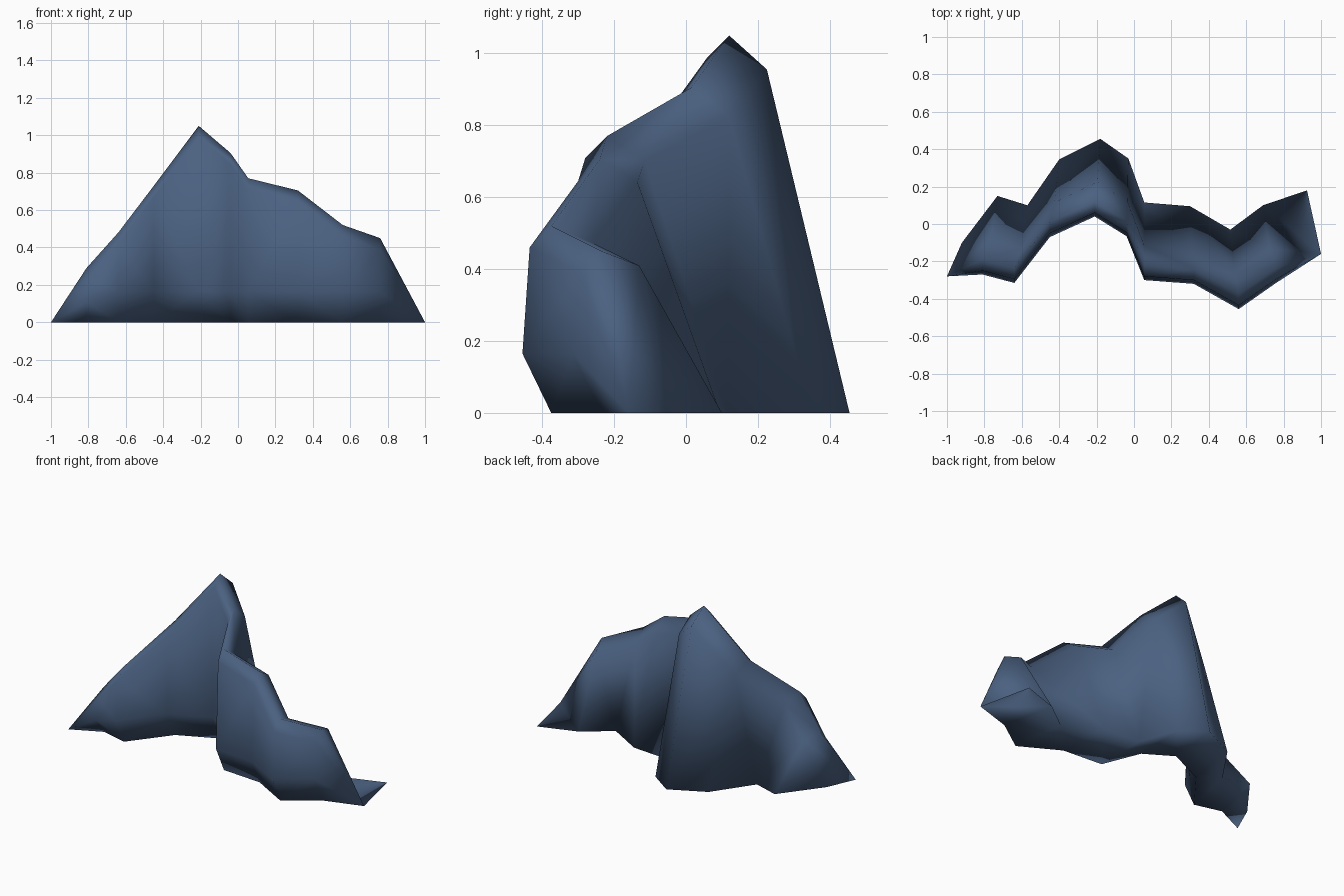
import bpy
import bmesh

cube = bpy.data.objects.get("Cube")
if cube:
    bpy.data.objects.remove(cube, do_unlink=True)

# Slate blue rock
rock = bpy.data.materials.new("slate_blue_rock")
rock.use_nodes = True
rock.diffuse_color = (0.07, 0.12, 0.22, 1)
shader = next(n for n in rock.node_tree.nodes if n.type == "BSDF_PRINCIPLED")
shader.inputs["Base Color"].default_value = rock.diffuse_color

# Stations along the ridge: front x, front y, back x, back y, crest height
stations = [
    (-0.81, -0.27, -0.73, 0.15, 0.29),
    (-0.64, -0.315, -0.57, 0.10, 0.48),
    (-0.45, -0.07, -0.40, 0.345, 0.73),
    (-0.21, 0.04, -0.18, 0.455, 1.05),
    (-0.04, -0.065, -0.03, 0.35, 0.905),
    (0.055, -0.30, 0.055, 0.115, 0.77),
    (0.32, -0.32, 0.30, 0.095, 0.705),
    (0.56, -0.455, 0.515, -0.03, 0.52),
    (0.76, -0.315, 0.69, 0.10, 0.45),
]


def section(front_x, front_y, back_x, back_y, height):
    """Closed rock section: undercut foot, bulge, shoulder, crest, back shoulder, back foot."""
    bulge = 0.165 * min(1, height / 0.45)
    shoulder_x = (front_x + back_x) / 2
    return [
        (front_x, front_y + 0.08, 0),
        (front_x, front_y, bulge),
        (front_x, front_y + 0.02, height - 0.06),
        (front_x, front_y + 0.08, height),
        (shoulder_x, back_y - 0.23, height * 0.91),
        (back_x, back_y, 0),
    ]


def end_section(tip, back_foot):
    """Section closed down to a pointed tip and a foot on the ground."""
    return [tip] * 5 + [back_foot]


sections = [end_section((-1, -0.28, 0), (-0.92, -0.10, 0))]
sections += [section(*s) for s in stations]
sections += [end_section((1, -0.16, 0), (0.925, 0.18, 0))]

# Skin the sections into one closed ridge
bm = bmesh.new()
rings = [[bm.verts.new(p) for p in sec] for sec in sections]
for a, b in zip(rings, rings[1:]):
    for i in range(len(a)):
        j = (i + 1) % len(a)
        bm.faces.new((a[i], a[j], b[j], b[i]))
bmesh.ops.remove_doubles(bm, verts=bm.verts, dist=0.0005)
bmesh.ops.triangulate(bm, faces=bm.faces)
bmesh.ops.recalc_face_normals(bm, faces=bm.faces)
for face in bm.faces:
    face.smooth = True

mesh = bpy.data.meshes.new("mountain_ridge")
bm.to_mesh(mesh)
bm.free()
mesh.materials.append(rock)
ridge = bpy.data.objects.new("mountain_ridge", mesh)
bpy.context.collection.objects.link(ridge)
